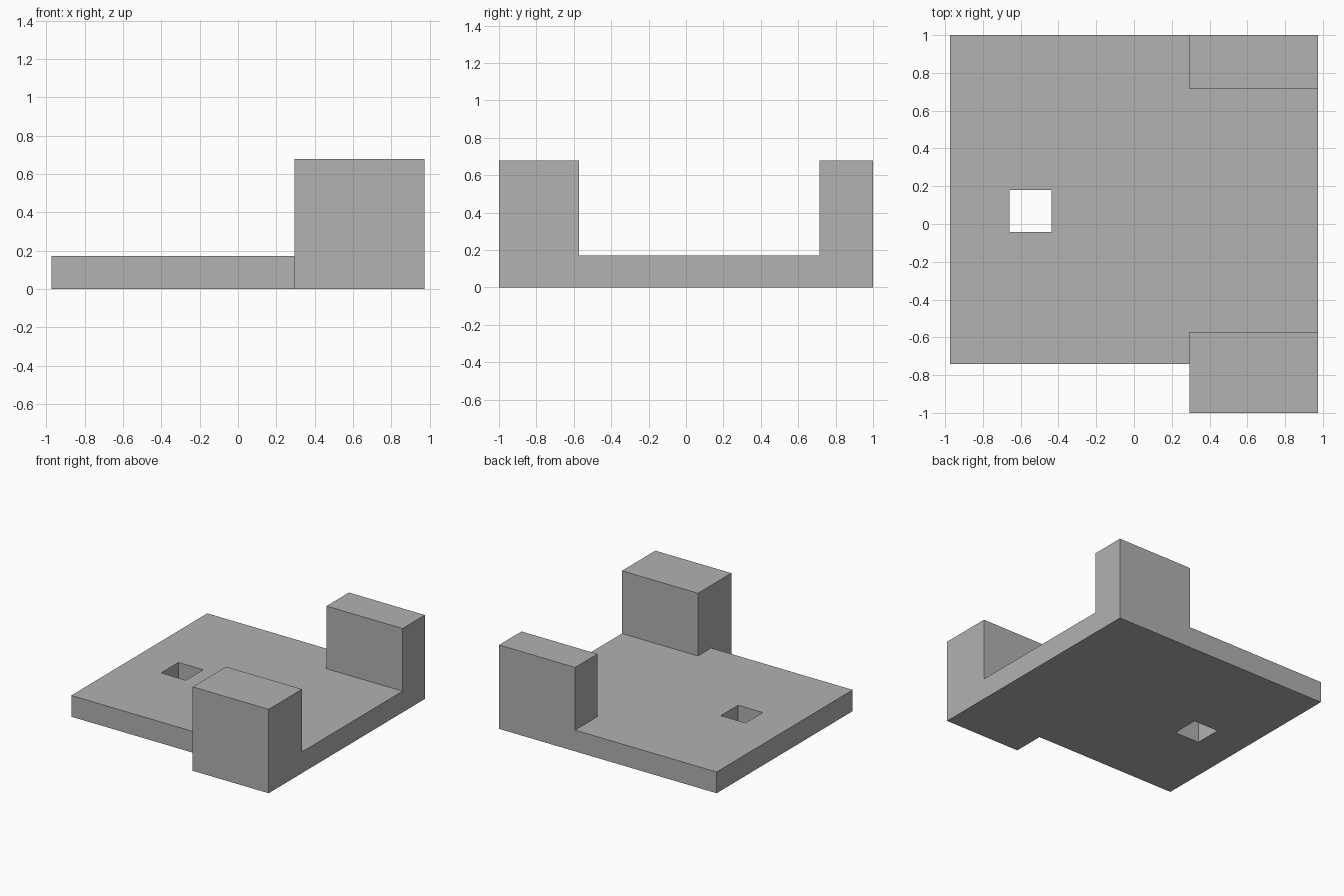
import bpy
import bmesh

cube = bpy.data.objects.get("Cube")
if cube:
    bpy.data.objects.remove(cube, do_unlink=True)

# Single plain grey material
GREY = (0.445, 0.445, 0.445, 1.0)
grey = bpy.data.materials.new("plain_grey")
grey.use_nodes = True
grey.diffuse_color = GREY
grey.node_tree.nodes["Principled BSDF"].inputs["Base Color"].default_value = GREY

# Main dimensions
SIDE = 0.975
STEP_X = 0.294
PLATE_TOP = 0.172
BLOCK_TOP = 0.68
PLATE_FRONT = -0.742


def extrude_profile(name, points, offset):
    """Make a solid by sweeping a flat polygon along an offset."""
    bm = bmesh.new()
    face = bm.faces.new([bm.verts.new(p) for p in points])
    swept = bmesh.ops.extrude_face_region(bm, geom=[face], use_keep_orig=True)
    verts = [v for v in swept["geom"] if isinstance(v, bmesh.types.BMVert)]
    bmesh.ops.translate(bm, verts=verts, vec=offset)
    bmesh.ops.recalc_face_normals(bm, faces=bm.faces)
    mesh = bpy.data.meshes.new(name)
    bm.to_mesh(mesh)
    bm.free()
    mesh.materials.append(grey)
    obj = bpy.data.objects.new(name, mesh)
    bpy.context.collection.objects.link(obj)
    return obj


def slab(name, x0, x1, y0, y1, z0, z1):
    corners = [(x0, y0, z0), (x1, y0, z0), (x1, y1, z0), (x0, y1, z0)]
    return extrude_profile(name, corners, (0, 0, z1 - z0))


def combine(target, other, operation):
    """Apply a boolean and discard the helper solid."""
    mod = target.modifiers.new(operation.lower(), "BOOLEAN")
    mod.object = other
    mod.operation = operation
    mod.solver = "EXACT"
    bpy.context.view_layer.objects.active = target
    bpy.ops.object.modifier_apply(modifier=mod.name)
    bpy.data.objects.remove(other, do_unlink=True)


# Thin plate with a square through hole
base = slab("base_plate", -SIDE, STEP_X, PLATE_FRONT, 1, 0, PLATE_TOP)
hole = slab("hole_cutter", -0.66, -0.438, -0.042, 0.18, -0.1, 0.3)
combine(base, hole, "DIFFERENCE")

# U-shaped end: floor with a wide front block and a narrow back block
u_profile = [(-1, 0), (1, 0), (1, BLOCK_TOP), (0.714, BLOCK_TOP),
             (0.714, PLATE_TOP), (-0.573, PLATE_TOP),
             (-0.573, BLOCK_TOP), (-1, BLOCK_TOP)]
u_end = extrude_profile("u_end", [(STEP_X, y, z) for y, z in u_profile],
                        (SIDE - STEP_X, 0, 0))
combine(base, u_end, "UNION")
base.name = "bracket_base"
